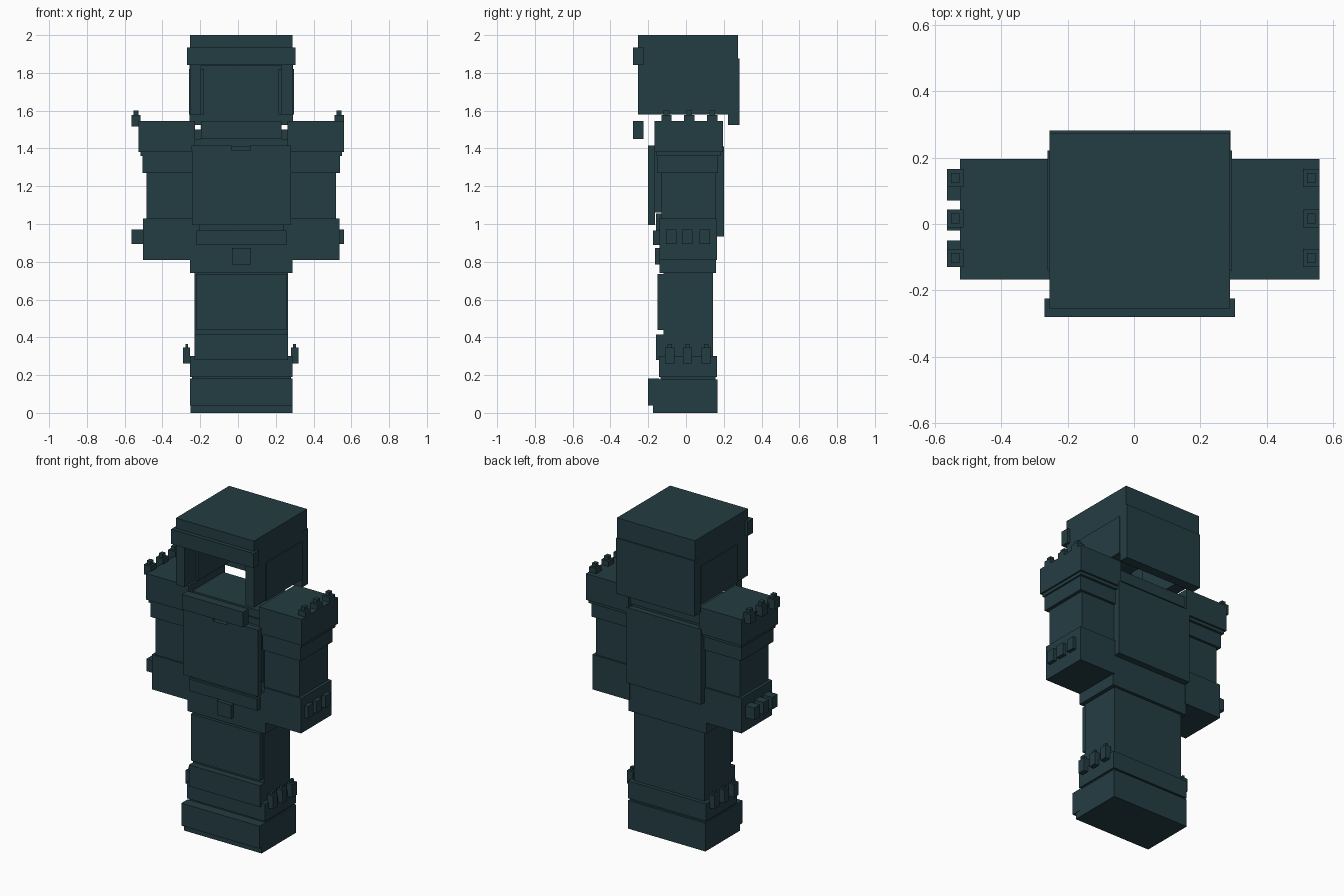
import bpy

teal = bpy.data.materials.new("dark_teal")
teal.diffuse_color = (0.0176, 0.047, 0.056, 1)
MID = 0.0175  # body's mirror line


def box(name, x, y, z):
    """Box from three (min, max) ranges."""
    bpy.ops.mesh.primitive_cube_add(size=1, location=[sum(r) / 2 for r in (x, y, z)])
    ob = bpy.context.object
    ob.name = name
    ob.scale = [r[1] - r[0] for r in (x, y, z)]
    bpy.ops.object.transform_apply(location=False, rotation=False, scale=True)
    ob.data.materials.append(teal)
    return ob


def wide(name, half, y, z):
    """Box centred on the mirror line."""
    box(name, (MID - half, MID + half), y, z)


def pair(name, inner, outer, y, z):
    """Left and right boxes, measured from the mirror line."""
    box("right_" + name, (MID + inner, MID + outer), y, z)
    box("left_" + name, (MID - outer, MID - inner), y, z)


def studs(name, left, right, ys, width, z, tip=None):
    """Rows of small studs on both sides, with optional tips."""
    for side, x in (("left_", left), ("right_", right)):
        for y in ys:
            box(side + name, x, (y, y + width), z)
            if tip:
                m = 0.012
                box(side + name + "_tip", (x[0] + m, x[1] - m),
                    (y + m, y + width - m), (z[1], tip))


# helmet, open at the face and underneath
wide("helmet_top", 0.272, (-0.255, 0.275), (1.84, 2.0))
wide("helmet_back", 0.272, (0.22, 0.275), (1.58, 1.84))
wide("helmet_back_plate", 0.273, (0.222, 0.282), (1.525, 1.875))
pair("helmet_side", 0.213, 0.272, (-0.255, 0.23), (1.58, 1.84))
pair("cheek_plate", 0.197, 0.278, (-0.14, 0.222), (1.58, 1.82))
wide("brow_band", 0.288, (-0.28, -0.225), (1.842, 1.935))
wide("chin_guard", 0.213, (-0.28, -0.225), (1.45, 1.545))

# torso
wide("torso", 0.255, (-0.13, 0.155), (0.99, 1.43))
wide("collar", 0.265, (-0.14, 0.165), (1.385, 1.45))
wide("neck_base", 0.265, (-0.13, 0.18), (1.43, 1.5))
wide("chest_base", 0.25, (-0.165, -0.12), (1.06, 1.41))
wide("chest_plate", 0.262, (-0.2, -0.165), (0.995, 1.39))
box("left_chest_top", (-0.245, -0.035), (-0.2, -0.165), (1.39, 1.415))
box("right_chest_top", (0.065, 0.28), (-0.2, -0.165), (1.39, 1.415))
wide("back_plate", 0.262, (0.15, 0.2), (0.935, 1.41))
wide("hips", 0.272, (-0.14, 0.16), (0.74, 1.0))
wide("waist_strip", 0.225, (-0.16, -0.12), (0.965, 1.055))
wide("belt", 0.238, (-0.175, -0.13), (0.89, 0.965))
wide("buckle", 0.05, (-0.165, -0.13), (0.785, 0.872))

# arms
pair("upper_arm", 0.26, 0.502, (-0.13, 0.155), (1.0, 1.3))
pair("arm_band", 0.258, 0.523, (-0.15, 0.17), (1.27, 1.36))
pair("shoulder_trim", 0.25, 0.533, (-0.155, 0.185), (1.36, 1.385))
pair("shoulder_pad", 0.245, 0.543, (-0.167, 0.196), (1.38, 1.545))
pair("gauntlet", 0.262, 0.52, (-0.14, 0.165), (0.81, 1.03))
studs("shoulder_stud", (-0.565, -0.515), (0.51, 0.56),
      (-0.13, -0.01, 0.112), 0.054, (1.515, 1.577), 1.6)
studs("gauntlet_stud", (-0.565, -0.5), (0.51, 0.56),
      (-0.105, -0.02, 0.071), 0.055, (0.895, 0.972))

# legs and boots
wide("legs", 0.247, (-0.12, 0.142), (0.28, 0.75))
wide("thigh_plate", 0.24, (-0.15, -0.11), (0.44, 0.735))
wide("knee_plate", 0.247, (-0.16, -0.11), (0.28, 0.415))
wide("boot_cuff", 0.272, (-0.143, 0.165), (0.19, 0.3))
wide("ankle", 0.262, (-0.135, 0.155), (0.175, 0.195))
wide("boots", 0.27, (-0.175, 0.167), (0.0, 0.178))
wide("toe_plate", 0.272, (-0.2, -0.14), (0.04, 0.182))
studs("boot_stud", (-0.29, -0.253), (0.28, 0.32),
      (-0.11, -0.015, 0.082), 0.048, (0.262, 0.345), 0.366)
